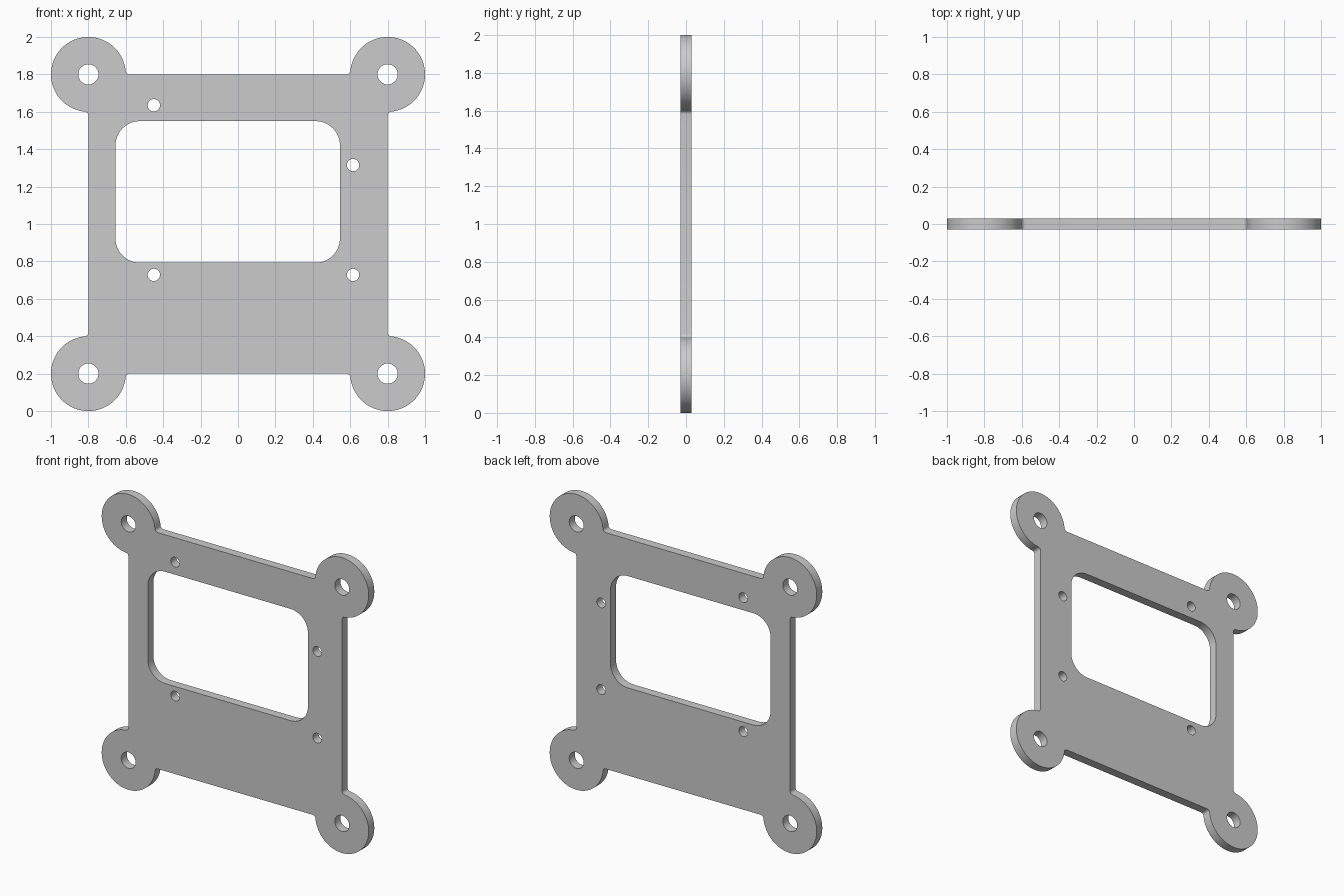
import bpy, bmesh
from math import cos, sin, radians, degrees, atan2, sqrt, pi

if "Cube" in bpy.data.objects:
    bpy.data.objects.remove(bpy.data.objects["Cube"])

HALF, EAR, FILLET, THICK = 0.8, 0.2, 0.02, 0.06


def arc(cx, cz, r, a0, a1, n):
    return [(cx + r * cos(radians(a0 + (a1 - a0) * i / n)),
             cz + r * sin(radians(a0 + (a1 - a0) * i / n))) for i in range(n + 1)]


def circle(cx, cz, r, n=40):
    return arc(cx, cz, r, 0, 360, n)[:-1]


def rounded_rect(x0, x1, z0, z1, r, n=12):
    corners = [(x1 - r, z1 - r), (x0 + r, z1 - r), (x0 + r, z0 + r), (x1 - r, z0 + r)]
    return [p for i, (cx, cz) in enumerate(corners)
            for p in arc(cx, cz, r, 90 * i, 90 * i + 90, n)]


def outline():
    # One round ear with a small fillet on each side, turned to all four corners
    d = sqrt((EAR + FILLET) ** 2 - FILLET ** 2)
    a = degrees(atan2(FILLET, d))
    ear = (arc(FILLET, -d, FILLET, 180, 90 + a, 6)
           + arc(0, 0, EAR, a - 90, 180 - a, 72)[1:-1]
           + arc(-d, FILLET, FILLET, -a, -90, 6))
    pts = []
    for k in range(4):
        c, s = cos(k * pi / 2), sin(k * pi / 2)
        pts += [((x + HALF) * c - (z + HALF) * s,
                 (x + HALF) * s + (z + HALF) * c + 1) for x, z in ear]
    return pts


# Flat profile: outline, window, corner holes, small screw holes
loops = [outline(), rounded_rect(-0.655, 0.545, 0.793, 1.55, 0.13)]
loops += [circle(x, z, 0.054) for x in (-HALF, HALF) for z in (0.2, 1.8)]
loops += [circle(x, z, 0.033, 32) for x, z in
          ((-0.45, 1.635), (0.615, 1.315), (-0.45, 0.728), (0.615, 0.728))]

curve = bpy.data.curves.new("plate_profile", 'CURVE')
curve.dimensions = '2D'
curve.fill_mode = 'BOTH'
curve.extrude = THICK / 2
for pts in loops:
    sp = curve.splines.new('POLY')
    sp.points.add(len(pts) - 1)
    for p, (x, z) in zip(sp.points, pts):
        p.co = (x, z, 0, 1)
    sp.use_cyclic_u = True
helper = bpy.data.objects.new("plate_profile", curve)
bpy.context.collection.objects.link(helper)

# Turn the extruded profile into an upright, welded mesh
deps = bpy.context.evaluated_depsgraph_get()
mesh = bpy.data.meshes.new_from_object(helper.evaluated_get(deps))
bpy.data.objects.remove(helper)
bm = bmesh.new()
bm.from_mesh(mesh)
for v in bm.verts:
    x, y, z = v.co
    v.co = (x, -z, y)
bmesh.ops.remove_doubles(bm, verts=bm.verts, dist=1e-5)
bmesh.ops.recalc_face_normals(bm, faces=bm.faces)
bm.to_mesh(mesh)
bm.free()

plate = bpy.data.objects.new("mounting_plate", mesh)
bpy.context.collection.objects.link(plate)
bpy.context.view_layer.objects.active = plate
plate.select_set(True)
bpy.ops.object.shade_smooth_by_angle(angle=radians(30))
